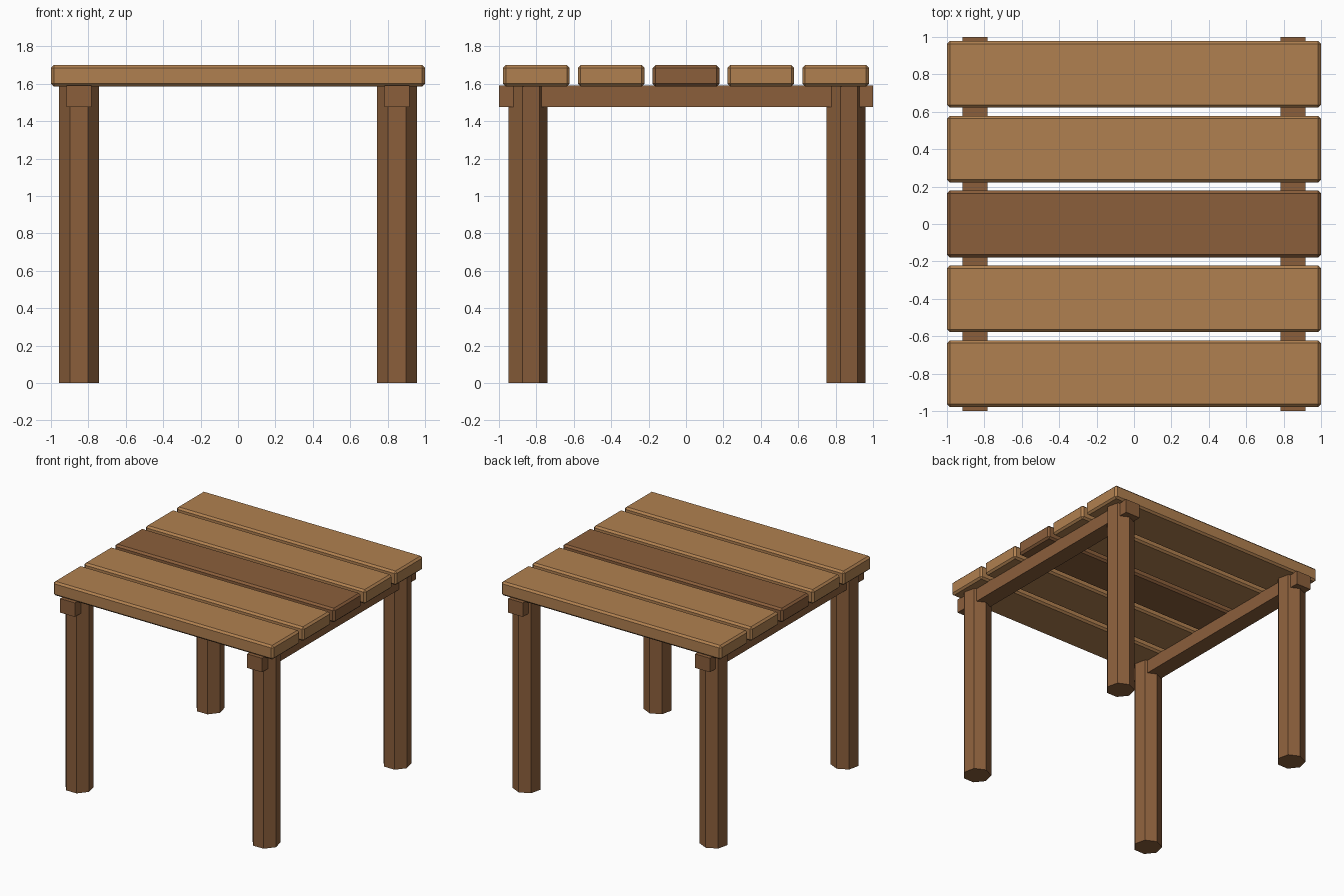
import bpy
import bmesh
from math import sin, cos, tau

old = bpy.data.objects.get("Cube")
if old:
    bpy.data.objects.remove(old, do_unlink=True)


def make_material(name, rgb):
    mat = bpy.data.materials.new(name)
    mat.use_nodes = True
    color = (*rgb, 1)
    mat.diffuse_color = color
    mat.node_tree.nodes["Principled BSDF"].inputs["Base Color"].default_value = color
    return mat


light_wood = make_material("light_wood", (0.434, 0.216, 0.080))
dark_wood = make_material("dark_wood", (0.258, 0.114, 0.044))


def add_object(name, bm, location, mat):
    bmesh.ops.recalc_face_normals(bm, faces=bm.faces)
    mesh = bpy.data.meshes.new(name)
    bm.to_mesh(mesh)
    bm.free()
    mesh.materials.append(mat)
    obj = bpy.data.objects.new(name, mesh)
    obj.location = location
    bpy.context.collection.objects.link(obj)
    return obj


def box(name, size, location, mat, chamfer=0):
    bm = bmesh.new()
    bmesh.ops.create_cube(bm, size=1)
    bmesh.ops.scale(bm, vec=size, verts=bm.verts)
    if chamfer:
        bmesh.ops.bevel(bm, geom=bm.edges[:], offset=chamfer, segments=1,
                        affect='EDGES')
    return add_object(name, bm, location, mat)


def post(name, sides, radius, height, location, mat):
    # Prism with one corner pointing to the back
    bm = bmesh.new()
    ring = [bm.verts.new((radius * sin(tau * i / sides),
                          radius * cos(tau * i / sides), 0))
            for i in range(sides)]
    base = bm.faces.new(ring)
    top = bmesh.ops.extrude_face_region(bm, geom=[base], use_keep_orig=True)
    moved = [v for v in top["geom"] if isinstance(v, bmesh.types.BMVert)]
    bmesh.ops.translate(bm, vec=(0, 0, height), verts=moved)
    return add_object(name, bm, location, mat)


# Table top: five chamfered planks, the middle one dark
plank_names = ["front", "front_inner", "middle", "back_inner", "back"]
for i, label in enumerate(plank_names):
    wood = dark_wood if label == "middle" else light_wood
    box(label + "_plank", (2, 0.356, 0.115), (0, 0.4 * (i - 2), 1.6425),
        wood, chamfer=0.015)

# Beams under the planks and seven-sided legs
for side, sx in (("right", -1), ("left", 1)):
    box(side + "_beam", (0.135, 2, 0.115), (0.85 * sx, 0, 1.5325), dark_wood)
    for end, sy in (("front", -1), ("back", 1)):
        post(f"{end}_{side}_leg", 7, 0.109, 1.695,
             (0.85 * sx, 0.85 * sy, 0), dark_wood)
